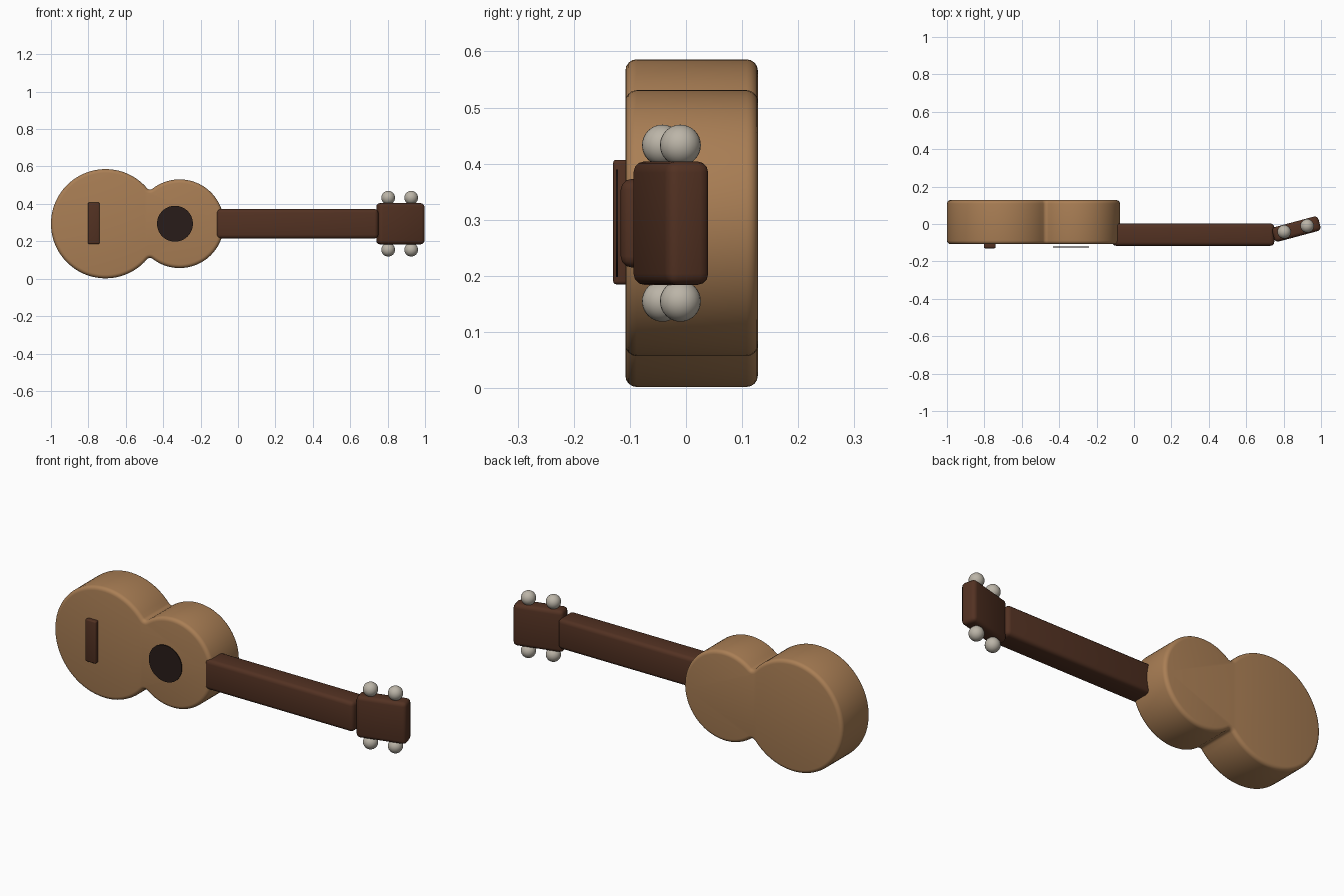
import bpy, bmesh, math
from mathutils import Vector

if "Cube" in bpy.data.objects:
    bpy.data.objects.remove(bpy.data.objects["Cube"])

ZC = 0.294  # height of the long axis


def material(name, rgb):
    m = bpy.data.materials.new(name)
    m.diffuse_color = (*rgb, 1)
    m.use_nodes = True
    m.node_tree.nodes["Principled BSDF"].inputs["Base Color"].default_value = m.diffuse_color
    return m


WOOD = material("light_wood", (0.40, 0.21, 0.09))
DARK = material("dark_wood", (0.085, 0.031, 0.016))
HOLE = material("hole_dark", (0.022, 0.012, 0.010))
PEG = material("peg_ivory", (0.50, 0.46, 0.39))


def finish(obj, name, mat, bevel=0, segments=3, angle=40):
    obj.name = name
    obj.data.materials.append(mat)
    if bevel:
        b = obj.modifiers.new("Bevel", 'BEVEL')
        b.width, b.segments = bevel, segments
        b.limit_method, b.angle_limit = 'ANGLE', math.radians(50)
        bpy.ops.object.select_all(action='DESELECT')
        obj.select_set(True)
        bpy.context.view_layer.objects.active = obj
        bpy.ops.object.modifier_apply(modifier="Bevel")
    bpy.ops.object.shade_smooth_by_angle(angle=math.radians(angle))
    return obj


def box(name, center, size, mat, bevel, turn=0):
    bpy.ops.mesh.primitive_cube_add(size=1, location=center)
    obj = bpy.context.object
    obj.scale = size
    bpy.ops.object.transform_apply(location=False, rotation=False, scale=True)
    finish(obj, name, mat, bevel)
    obj.rotation_euler.z = turn
    return obj


def arc(cx, cz, r, a0, a1, n):
    return [(cx + r * math.cos(a0 + (a1 - a0) * i / n),
             cz + r * math.sin(a0 + (a1 - a0) * i / n)) for i in range(n + 1)]


# Body: two round bouts joined by a small waist fillet, upper half then mirrored
x1, r1, x2, r2, rf = -0.708, 0.292, -0.312, 0.237, 0.02
d = x2 - x1
dx = ((r1 + rf) ** 2 - (r2 + rf) ** 2 + d * d) / (2 * d)
h = math.sqrt((r1 + rf) ** 2 - dx * dx)
a_low, a_up = math.atan2(h, dx), math.atan2(h, dx - d)
half = arc(x2, 0, r2, 0, a_up, 28)
half += arc(x1 + dx, h, rf, a_up - math.pi, a_low - math.pi, 6)[1:-1]
half += arc(x1, 0, r1, a_low, math.pi, 32)
outline = half + [(x, -z) for x, z in half[-2:0:-1]]

bm = bmesh.new()
face = bm.faces.new([bm.verts.new((x, -0.108, ZC + z)) for x, z in outline])
ext = bmesh.ops.extrude_face_region(bm, geom=[face])
bmesh.ops.translate(bm, vec=Vector((0, 0.236, 0)),
                    verts=[v for v in ext["geom"] if isinstance(v, bmesh.types.BMVert)])
bmesh.ops.recalc_face_normals(bm, faces=bm.faces)
mesh = bpy.data.meshes.new("body")
bm.to_mesh(mesh)
bm.free()
body = bpy.data.objects.new("body", mesh)
bpy.context.collection.objects.link(body)
finish(body, "body", WOOD, 0.035, 4)

# Neck, tilted headstock and bridge
TILT = math.radians(15)
head = Vector((0.868, -0.027, ZC))
box("neck", (0.317, -0.057, ZC), (0.866, 0.119, 0.158), DARK, 0.02)
box("headstock", head, (0.256, 0.08, 0.22), DARK, 0.02, TILT)
box("bridge", (-0.771, -0.115, ZC + 0.002), (0.061, 0.03, 0.222), DARK, 0.006)

# Sound hole disc, just in front of the body
bpy.ops.mesh.primitive_cylinder_add(vertices=48, radius=0.096, depth=0.004,
                                    location=(-0.337, -0.123, ZC),
                                    rotation=(math.pi / 2, 0, 0))
finish(bpy.context.object, "sound_hole", HOLE)

# Tuning pegs, two on each edge of the headstock
for side in (-1, 1):
    for i, (x, y) in enumerate(((0.803, -0.042), (0.926, -0.010))):
        bpy.ops.mesh.primitive_uv_sphere_add(segments=24, ring_count=16, radius=0.0365,
                                             location=(x, y, ZC + side * 0.139))
        finish(bpy.context.object, f"tuning_peg_{'upper' if side > 0 else 'lower'}_{i + 1}", PEG)
